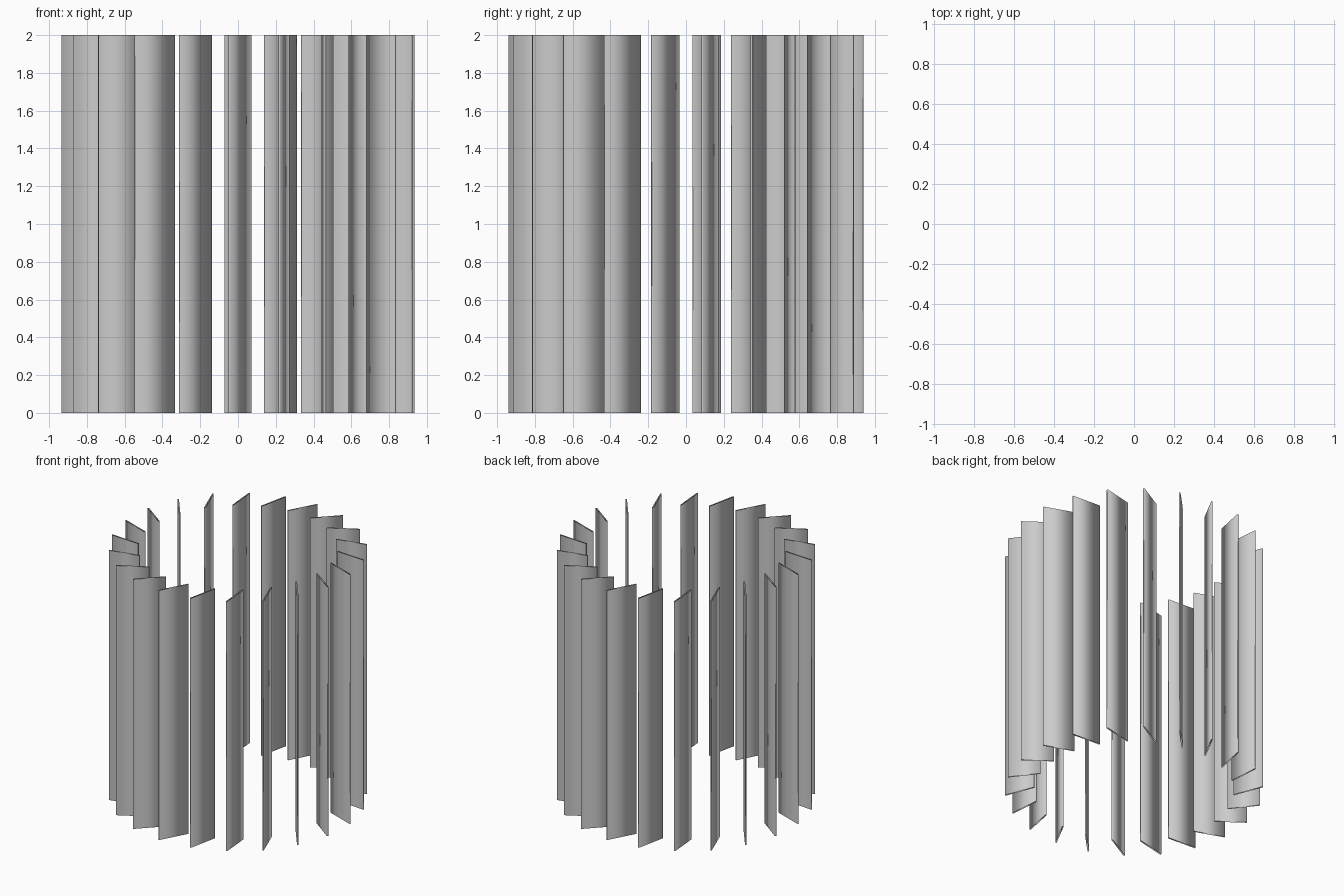
import bpy, bmesh, math
from mathutils import Vector

if "Cube" in bpy.data.objects:
    bpy.data.objects.remove(bpy.data.objects["Cube"])

COUNT = 22          # blades in the ring
HEIGHT = 2.0
THICK = 0.01
OUTER_R, OUTER_A = 0.938, math.radians(5.3)
INNER_R, INNER_A = 0.727, math.radians(13.4)


def polar(r, a):
    return Vector((r * math.cos(a), r * math.sin(a), 0))


def blade_mesh():
    # thin slanted plate: four side walls, open at both ends
    outer, inner = polar(OUTER_R, OUTER_A), polar(INNER_R, INNER_A)
    d = (inner - outer).normalized()
    n = Vector((-d.y, d.x, 0)) * THICK / 2
    profile = [outer - n, inner - n, inner + n, outer + n]
    up = Vector((0, 0, HEIGHT))
    bm = bmesh.new()
    low = [bm.verts.new(p) for p in profile]
    high = [bm.verts.new(p + up) for p in profile]
    for i in range(4):
        j = (i + 1) % 4
        f = bm.faces.new((low[i], low[j], high[j], high[i]))
        f.smooth = True
    mesh = bpy.data.meshes.new("blade")
    bm.to_mesh(mesh)
    bm.free()
    return mesh


# ring of identical blades
mesh = blade_mesh()
for k in range(COUNT):
    blade = bpy.data.objects.new(f"blade_{k + 1:02d}", mesh)
    blade.rotation_euler.z = 2 * math.pi * k / COUNT
    bpy.context.collection.objects.link(blade)
